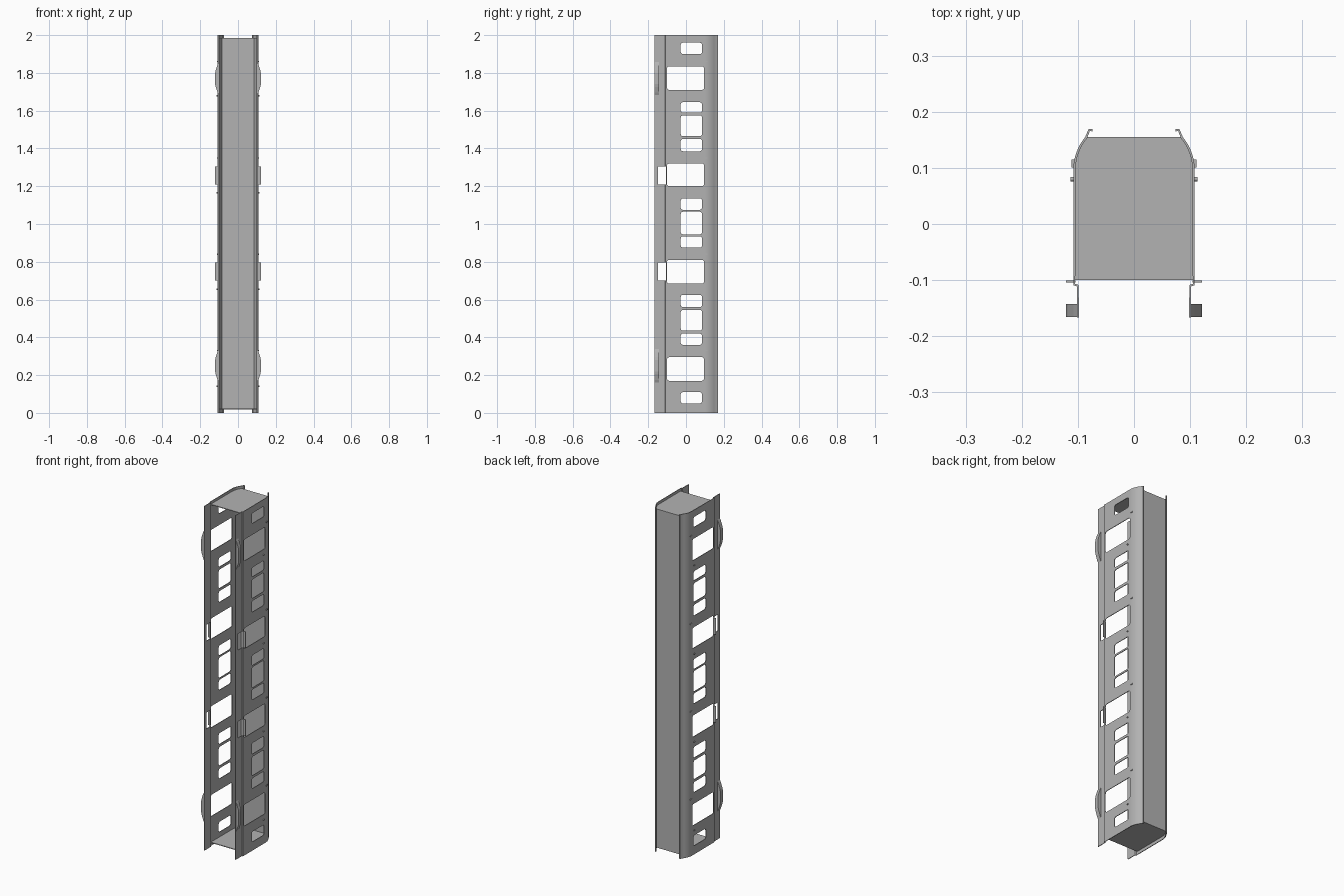
import bpy, bmesh, math

if "Cube" in bpy.data.objects:
    bpy.data.objects.remove(bpy.data.objects["Cube"])

steel = bpy.data.materials.new("grey_steel")
steel.diffuse_color = (0.45, 0.45, 0.45, 1)
steel.use_nodes = True
steel.node_tree.nodes["Principled BSDF"].inputs["Base Color"].default_value = steel.diffuse_color
T = 0.004  # sheet thickness


def new_object(name, bm):
    mesh = bpy.data.meshes.new(name)
    bm.to_mesh(mesh)
    bm.free()
    ob = bpy.data.objects.new(name, mesh)
    bpy.context.collection.objects.link(ob)
    mesh.materials.append(steel)
    return ob


def add_prism(bm, outline, to3d, a, b):
    """Solid between two copies of a 2D outline at depths a and b."""
    lo = [bm.verts.new(to3d(u, v, a)) for u, v in outline]
    hi = [bm.verts.new(to3d(u, v, b)) for u, v in outline]
    n = len(lo)
    bm.faces.new(lo[::-1])
    bm.faces.new(hi)
    for i in range(n):
        j = (i + 1) % n
        bm.faces.new((lo[i], lo[j], hi[j], hi[i]))
    bmesh.ops.recalc_face_normals(bm, faces=bm.faces)


def along_x(u, v, d): return (d, u, v)
def along_y(u, v, d): return (u, d, v)
def along_z(u, v, d): return (u, v, d)


def rounded(u0, u1, v0, v1, r):
    pts = []
    corners = ((u1 - r, v1 - r), (u0 + r, v1 - r), (u0 + r, v0 + r), (u1 - r, v0 + r))
    for k, (cu, cv) in enumerate(corners):
        for s in range(5):
            a = math.pi / 2 * (k + s / 4)
            pts.append((cu + r * math.cos(a), cv + r * math.sin(a)))
    return pts


def box(u0, u1, v0, v1):
    return [(u0, v0), (u1, v0), (u1, v1), (u0, v1)]


def mirror(ob):
    m = ob.modifiers.new("mirror", 'MIRROR')
    m.use_axis[0] = True


# Window openings shared by both side walls
small = [(1.90, 1.96), (1.59, 1.645), (1.385, 1.45), (1.075, 1.135), (0.875, 0.935),
         (0.56, 0.625), (0.36, 0.42), (0.05, 0.11)]
middle = [(1.465, 1.575), (0.945, 1.065), (0.435, 0.545)]
large = [(1.71, 1.835), (1.20, 1.32), (0.685, 0.81), (0.17, 0.295)]
tabs = [(1.21, 1.305), (0.70, 0.795)]
bm = bmesh.new()
for z0, z1 in small + middle:
    add_prism(bm, rounded(-0.028, 0.085, z0, z1, 0.012), along_x, 0.06, 0.15)
for z0, z1 in large:
    add_prism(bm, rounded(-0.101, 0.096, z0, z1, 0.012), along_x, 0.06, 0.15)
for z0, z1 in tabs:
    add_prism(bm, box(-0.147, -0.106, z0, z1), along_x, 0.06, 0.15)
cutter = new_object("window_cutter", bm)
cutter.hide_render = True
cutter.hide_viewport = True

# Side walls: stepped front edge, flat middle, curved back corner, folded lip
profile = [(0.102, -0.167), (0.102, -0.111), (0.108, -0.109), (0.108, 0.100)]
for s in range(1, 8):
    t = s / 8
    profile.append(((1 - t) ** 2 * 0.108 + 2 * t * (1 - t) * 0.107 + t * t * 0.087,
                    (1 - t) ** 2 * 0.100 + 2 * t * (1 - t) * 0.130 + t * t * 0.155))
profile += [(0.087, 0.155), (0.081, 0.169), (0.074, 0.169)]
bm = bmesh.new()
cols = [(bm.verts.new((x, y, 0)), bm.verts.new((x, y, 2))) for x, y in profile]
for (a, b), (c, d) in zip(cols, cols[1:]):
    bm.faces.new((a, c, d, b))
walls = new_object("side_walls", bm)
mod = walls.modifiers.new("sheet", 'SOLIDIFY')
mod.thickness = T
mod.offset = -1
mod = walls.modifiers.new("windows", 'BOOLEAN')
mod.object = cutter
mod.operation = 'DIFFERENCE'
mod.solver = 'EXACT'
mirror(walls)
bpy.context.view_layer.objects.active = walls
walls.select_set(True)
bpy.ops.object.convert(target='MESH')
bpy.ops.object.shade_smooth_by_angle(angle=math.radians(30))

# Back panel
bm = bmesh.new()
add_prism(bm, box(-0.086, 0.086, 0.018, 1.985), along_y, 0.151, 0.155)
new_object("back_panel", bm)

# End plates follow the inside of the walls
half = [(0.106, -0.1), (0.106, 0.1)] + [(x - 0.002, y) for x, y in profile[4:11]] + [(0.086, 0.154)]
outline = half + [(-x, y) for x, y in reversed(half)]
for name, z0, z1 in (("top_plate", 1.981, 1.985), ("bottom_plate", 0.018, 0.022)):
    bm = bmesh.new()
    add_prism(bm, outline, along_z, z0, z1)
    new_object(name, bm)

# Tabs folded outward beside the tall windows
bm = bmesh.new()
for z0, z1 in tabs:
    add_prism(bm, box(0.104, 0.121, z0, z1), along_y, -0.104, -0.101)
mirror(new_object("folded_tabs", bm))

# Raised bulges on the front edges
bm = bmesh.new()
for z in (0.25, 1.77):
    bulge = [(0.101, z - 0.09), (0.108, z - 0.075), (0.118, z - 0.045), (0.121, z - 0.03),
             (0.121, z + 0.03), (0.118, z + 0.045), (0.108, z + 0.075), (0.101, z + 0.09)]
    add_prism(bm, bulge, along_y, -0.166, -0.143)
mirror(new_object("edge_bulges", bm))

# Small studs on the outer walls
bm = bmesh.new()
for z in (0.14, 0.655, 1.165, 1.68):
    add_prism(bm, rounded(0.076, 0.084, z - 0.004, z + 0.004, 0.0039), along_x, 0.106, 0.113)
for z in (0.33, 0.84, 1.35, 1.86):
    add_prism(bm, box(0.101, 0.115, z - 0.003, z + 0.003), along_x, 0.104, 0.111)
mirror(new_object("wall_studs", bm))
